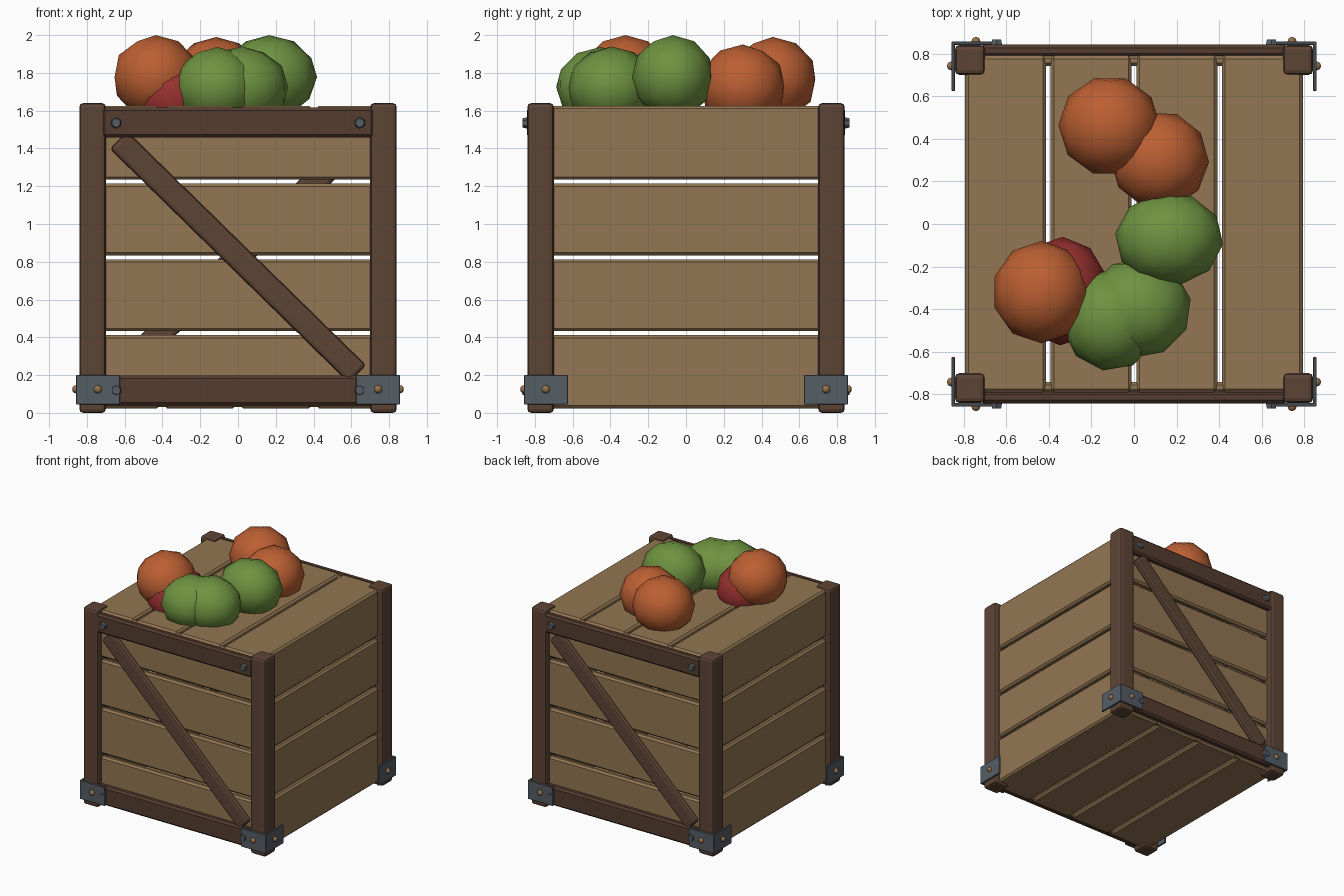
import bpy, bmesh, math
from mathutils import Matrix, Vector

if "Cube" in bpy.data.objects:
    bpy.data.objects.remove(bpy.data.objects["Cube"], do_unlink=True)


def material(name, rgb):
    m = bpy.data.materials.new(name)
    m.use_nodes = True
    m.diffuse_color = (*rgb, 1)
    node = next(n for n in m.node_tree.nodes if n.type == "BSDF_PRINCIPLED")
    node.inputs["Base Color"].default_value = (*rgb, 1)
    return m


TAN = material("tan wood", (0.29, 0.18, 0.085))
DARK = material("dark wood", (0.11, 0.058, 0.036))
RAIL = material("rail wood", (0.09, 0.046, 0.028))
STEEL = material("grey steel", (0.09, 0.11, 0.13))
BRASS = material("brass", (0.30, 0.17, 0.07))
ORANGE = material("orange", (0.50, 0.115, 0.032))
GREEN = material("green", (0.155, 0.29, 0.052))
RED = material("red", (0.31, 0.03, 0.028))


def finish(name, bm, mat, smooth=False):
    mesh = bpy.data.meshes.new(name)
    for f in bm.faces:
        f.smooth = smooth
    bm.to_mesh(mesh)
    bm.free()
    mesh.materials.append(mat)
    ob = bpy.data.objects.new(name, mesh)
    bpy.context.collection.objects.link(ob)
    return ob


def box(name, centre, size, mat, bevel=0.015, turn=Matrix(), segments=1):
    bm = bmesh.new()
    bmesh.ops.create_cube(bm, size=1)
    bmesh.ops.transform(bm, verts=bm.verts, matrix=Matrix.Translation(centre)
                        @ turn @ Matrix.Diagonal((*size, 1)))
    ob = finish(name, bm, mat)
    if bevel:
        mod = ob.modifiers.new("bevel", "BEVEL")
        mod.width = bevel
        mod.segments = segments
    return ob


def facing(direction):
    return Vector(direction).to_track_quat("Z", "Y").to_matrix().to_4x4()


def bolt(name, centre, direction):
    # hexagonal head with a chamfered face
    bm = bmesh.new()
    bmesh.ops.create_cone(bm, cap_ends=True, segments=6, radius1=0.032,
                          radius2=0.024, depth=0.03,
                          matrix=Matrix.Translation(centre) @ facing(direction))
    finish(name, bm, STEEL)


def rivet(name, centre, direction):
    bm = bmesh.new()
    bmesh.ops.create_uvsphere(bm, u_segments=10, v_segments=6, radius=0.022,
                              matrix=Matrix.Translation(centre) @ facing(direction))
    finish(name, bm, BRASS, True)


def fruit(name, centre, size, mat, spin):
    bm = bmesh.new()
    bmesh.ops.create_icosphere(bm, subdivisions=2, radius=1)
    bmesh.ops.transform(bm, verts=bm.verts, matrix=Matrix.Translation(centre)
                        @ Matrix.Diagonal((*size, 1)) @ Matrix.Rotation(spin, 4, "Z"))
    finish(name, bm, mat, True)


# Boards: four on each of the six sides
for i in range(4):
    z = 0.222 + 0.401 * i
    x = -0.603 + 0.402 * i
    for side, s in (("left", 1), ("right", -1)):
        box(f"{side}_slat_{i}", (s * 0.768, 0, z), (0.05, 1.50, 0.38), TAN)
    for side, s in (("back", 1), ("front", -1)):
        box(f"{side}_slat_{i}", (0, s * 0.766, z), (1.50, 0.05, 0.38), TAN)
    box(f"lid_board_{i}", (x, 0, 1.603), (0.38, 1.58, 0.045), TAN)
    box(f"floor_board_{i}", (x, 0, 0.047), (0.38, 1.58, 0.045), TAN)

# Corner posts with metal brackets and rivets
for sx in (-1, 1):
    for sy in (-1, 1):
        tag = ("front" if sy < 0 else "back") + ("_left" if sx > 0 else "_right")
        box(f"{tag}_post", (sx * 0.77, sy * 0.77, 0.82), (0.14, 0.14, 1.64),
            DARK, 0.02, segments=2)
        box(f"{tag}_bracket_end", (sx * 0.741, sy * 0.849, 0.122),
            (0.232, 0.016, 0.156), STEEL, 0.003)
        box(f"{tag}_bracket_side", (sx * 0.849, sy * 0.741, 0.122),
            (0.016, 0.232, 0.156), STEEL, 0.003)
        rivet(f"{tag}_rivet_end", (sx * 0.742, sy * 0.856, 0.125), (0, sy, 0))
        rivet(f"{tag}_rivet_side", (sx * 0.856, sy * 0.742, 0.125), (sx, 0, 0))
        for level, z in (("lower", 0.12), ("upper", 1.535)):
            bolt(f"{tag}_{level}_bolt", (sx * 0.645, sy * 0.85, z), (0, sy, 0))

# Rails and diagonal brace on the front and back
for side, s in (("front", -1), ("back", 1)):
    for level, z in (("lower", 0.118), ("upper", 1.537)):
        box(f"{side}_{level}_rail", (0, s * 0.814, z), (1.44, 0.056, 0.158), RAIL)
    tilt = Matrix.Rotation(-s * math.radians(44.4), 4, "Y")
    box(f"{side}_brace", (0, s * 0.806, 0.825), (1.77, 0.05, 0.13), DARK,
        0.02, turn=tilt, segments=2)

# Fruit resting on the lid
fruit("orange_fruit_back", (-0.115, 0.46, 1.765), (0.24, 0.235, 0.225), ORANGE, 0.3)
fruit("orange_fruit_middle", (0.12, 0.30, 1.73), (0.232, 0.23, 0.22), ORANGE, 0.9)
fruit("orange_fruit_front", (-0.435, -0.32, 1.778), (0.23, 0.24, 0.222), ORANGE, 0.0)
fruit("green_fruit_middle", (0.165, -0.07, 1.778), (0.255, 0.22, 0.222), GREEN, 0.2)
fruit("green_fruit_left", (0.02, -0.395, 1.725), (0.25, 0.235, 0.215), GREEN, 0.5)
fruit("green_fruit_right", (-0.11, -0.45, 1.725), (0.23, 0.24, 0.212), GREEN, 1.1)
fruit("red_fruit", (-0.34, -0.315, 1.67), (0.22, 0.255, 0.22), RED, 0.6)
